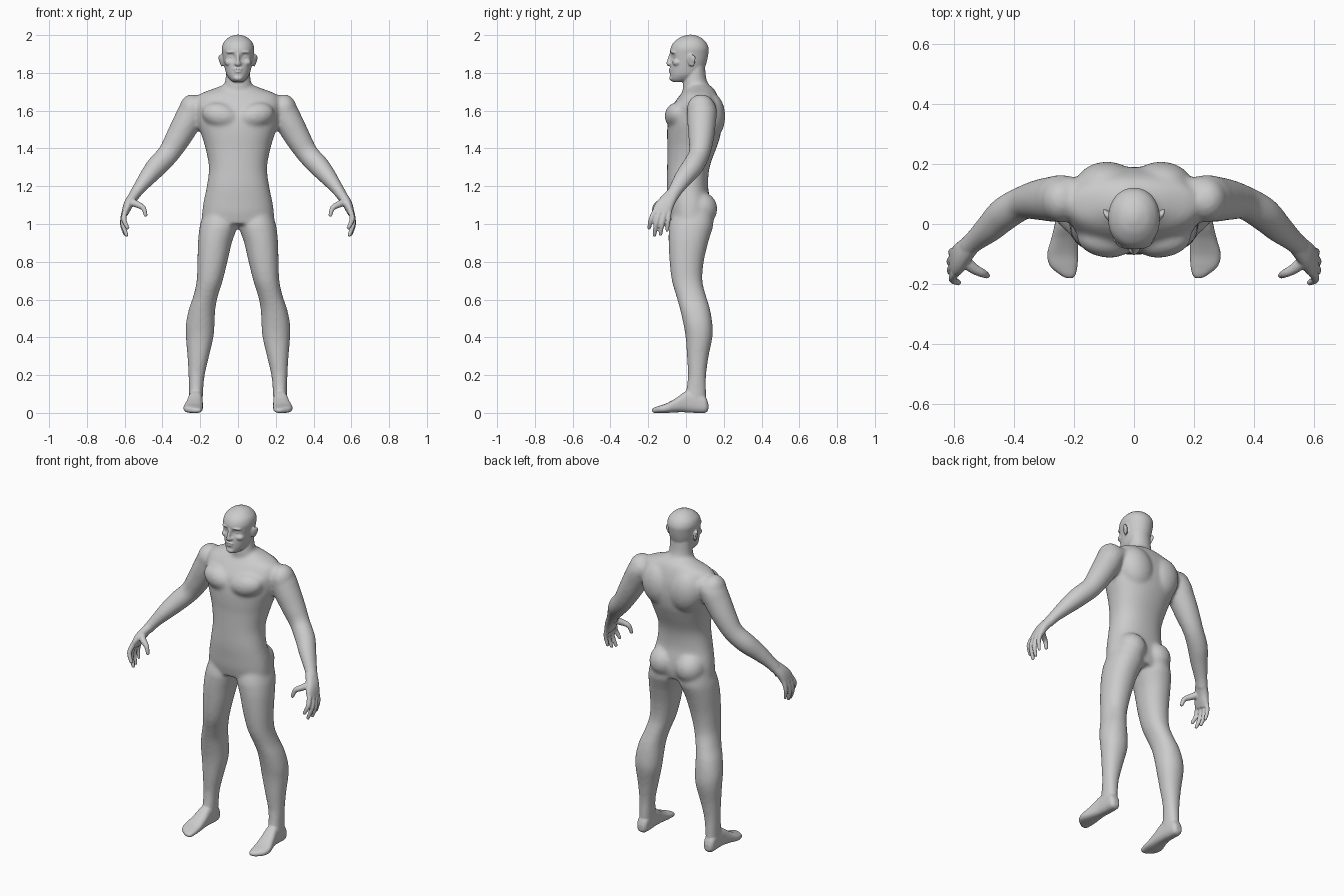
import bpy, bmesh, math
from mathutils import Vector, Matrix


def smooth_rows(rows, k=5):
    """Catmull-Rom interpolation of tuples of numbers."""
    out = []
    for i in range(len(rows) - 1):
        p0, p1, p2, p3 = (rows[max(i - 1, 0)], rows[i], rows[i + 1], rows[min(i + 2, len(rows) - 1)])
        for j in range(k):
            t = j / k
            out.append([0.5 * (2 * b + (c - a) * t + (2 * a - 5 * b + 4 * c - d) * t * t
                               + (3 * b - a - 3 * c + d) * t ** 3)
                        for a, b, c, d in zip(p0, p1, p2, p3)])
    out.append(list(rows[-1]))
    return out


def loft(bm, rings, e=2.0, n=40):
    """Skin superellipse rings given as (centre, axis u, axis v)."""
    def pw(v):
        return math.copysign(abs(v) ** (2 / e), v)
    loops = []
    for c, u, v in rings:
        loops.append([bm.verts.new(c + u * pw(math.cos(a)) + v * pw(math.sin(a)))
                      for a in (2 * math.pi * i / n for i in range(n))])
    for A, B in zip(loops, loops[1:]):
        for i in range(n):
            bm.faces.new((A[i], A[(i + 1) % n], B[(i + 1) % n], B[i]))
    bm.faces.new(loops[0])
    bm.faces.new(loops[-1])
    return [v for l in loops for v in l]


def level_loft(bm, rows, e=2.0):
    """Rows: z, y front, y back, x inner, x outer."""
    return loft(bm, [(Vector(((a + b) / 2, (f + r) / 2, z)), Vector(((b - a) / 2, 0, 0)),
                      Vector((0, (r - f) / 2, 0))) for z, f, r, a, b in smooth_rows(rows)], e)


def centred(rows):
    return [(z, f, r, -w, w) for z, f, r, w in rows]


def tube(bm, rows, n=24, e=2.0):
    """Rows: x, y, z, radius across, radius along y."""
    rows = smooth_rows(rows)
    pts = [Vector(r[:3]) for r in rows]
    rings = []
    for i, r in enumerate(rows):
        t = (pts[min(i + 1, len(pts) - 1)] - pts[max(i - 1, 0)]).normalized()
        v = Vector((0, 1, 0))
        v = (v - t * t.dot(v)).normalized()
        rings.append((pts[i], t.cross(v) * r[3], v * r[4]))
    loft(bm, rings, e, n)


def ball(bm, c, r, tilt=(0, 0, 0)):
    m = Matrix.Translation(c)
    for ang, ax in zip(tilt, 'XYZ'):
        m = m @ Matrix.Rotation(ang, 4, ax)
    bmesh.ops.create_uvsphere(bm, u_segments=28, v_segments=18, radius=1,
                              matrix=m @ Matrix.Diagonal((*r, 1)))


def mirror_all(bm):
    d = bmesh.ops.duplicate(bm, geom=bm.verts[:] + bm.edges[:] + bm.faces[:])
    for g in d['geom']:
        if isinstance(g, bmesh.types.BMVert):
            g.co.x = -g.co.x


def fuse(bm, name, voxel, steps):
    """Turn overlapping parts into one smooth skin."""
    bmesh.ops.recalc_face_normals(bm, faces=bm.faces[:])
    me = bpy.data.meshes.new(name)
    bm.to_mesh(me)
    bm.free()
    ob = bpy.data.objects.new(name, me)
    bpy.context.collection.objects.link(ob)
    r = ob.modifiers.new('skin', 'REMESH')
    r.mode, r.voxel_size, r.use_smooth_shade = 'VOXEL', voxel, True
    s = ob.modifiers.new('relax', 'SMOOTH')
    s.factor, s.iterations = 0.5, steps
    return ob


# ---- trunk and limbs: one side first
bm = bmesh.new()
# leg
level_loft(bm, [(1.08, -.06, .14, .02, .175), (1.0, -.088, .145, .002, .2), (.95, -.092, .132, .016, .208),
                (.9, -.092, .117, .033, .212), (.8, -.087, .094, .056, .215), (.7, -.075, .087, .081, .219),
                (.62, -.052, .106, .106, .236), (.55, -.032, .127, .12, .26), (.47, -.014, .14, .124, .276),
                (.4, -.002, .14, .13, .276), (.3, .005, .12, .153, .268), (.2, .01, .107, .176, .262),
                (.12, .0, .107, .184, .26), (.06, -.02, .108, .187, .26), (.03, -.02, .105, .19, .258)], 2.15)
# arm
tube(bm, [(.17, .085, 1.63, .05, .065), (.235, .085, 1.6, .072, .078), (.27, .083, 1.54, .074, .076),
          (.32, .08, 1.45, .067, .067), (.37, .07, 1.37, .058, .056), (.43, .035, 1.305, .056, .057),
          (.48, -.012, 1.245, .046, .05), (.53, -.055, 1.18, .033, .039), (.56, -.083, 1.135, .03, .038)], 32)
# muscles: shoulder, chest, back, buttock
ball(bm, (.243, .08, 1.607), (.068, .076, .08))
ball(bm, (.095, -.052, 1.575), (.098, .06, .066), (0, -.25, .15))
ball(bm, (.09, .125, 1.57), (.105, .083, .13), (0, .2, 0))
ball(bm, (.088, .078, 1.08), (.085, .088, .09))
mirror_all(bm)
# torso
level_loft(bm, centred([(1.74, .01, .115, .065), (1.718, .0, .145, .125), (1.685, -.03, .165, .205),
                        (1.64, -.063, .18, .225), (1.6, -.085, .188, .222), (1.53, -.098, .19, .212),
                        (1.46, -.1, .18, .19), (1.4, -.098, .16, .172), (1.3, -.1, .125, .154),
                        (1.2, -.102, .117, .165), (1.12, -.097, .13, .182), (1.06, -.092, .135, .19),
                        (1.0, -.08, .125, .192)]), 2.25)
# neck
level_loft(bm, centred([(1.86, .01, .1, .062), (1.78, -.01, .106, .066), (1.74, -.018, .118, .072),
                        (1.7, -.015, .14, .09), (1.66, -.005, .15, .11)]))
trunk = fuse(bm, 'trunk', .01, 9)

# ---- add finer parts to the smoothed trunk
fine = bmesh.new()
# foot: rows y, x inner, x outer, z bottom, z top
foot = smooth_rows([(.118, .208, .242, .015, .05), (.1, .193, .257, .0, .09), (.05, .188, .26, .0, .12),
                    (0, .187, .264, .003, .115), (-.05, .186, .276, .003, .08), (-.1, .186, .289, .0, .052),
                    (-.14, .188, .28, .0, .038), (-.168, .194, .248, .0, .028), (-.18, .202, .228, .006, .02)])
loft(fine, [(Vector(((a + b) / 2, y, (lo + hi) / 2)), Vector(((b - a) / 2, 0, 0)),
             Vector((0, 0, (hi - lo) / 2))) for y, a, b, lo, hi in foot], 2.6)
# palm
tube(fine, [(.54, -.065, 1.165, .026, .034), (.573, -.1, 1.118, .026, .043),
            (.59, -.122, 1.08, .022, .05), (.6, -.13, 1.05, .016, .047)], 28, 2.3)
# fingers and thumb
for path in ([(.596, -.163, 1.07, .014), (.604, -.184, 1.025, .0135), (.585, -.195, .98, .01)],
             [(.602, -.138, 1.065, .014), (.61, -.157, 1.005, .0135), (.59, -.167, .942, .01)],
             [(.603, -.112, 1.065, .014), (.612, -.127, 1.0, .013), (.597, -.135, .946, .01)],
             [(.597, -.088, 1.07, .013), (.608, -.094, 1.02, .012), (.6, -.1, .967, .009)],
             [(.572, -.115, 1.12, .022), (.535, -.148, 1.104, .018), (.502, -.165, 1.085, .014),
              (.489, -.172, 1.048, .01)]):
    tube(fine, [(x, y, z, r, r) for x, y, z, r in path], 16)
    ball(fine, path[-1][:3], [path[-1][3]] * 3)
# face: brow, cheek, eye, nostril, ear
ball(fine, (.034, -.066, 1.911), (.03, .016, .008), (0, .1, .3))
ball(fine, (.045, -.046, 1.855), (.026, .026, .02))
ball(fine, (.033, -.055, 1.886), (.014, .013, .01))
ball(fine, (.011, -.085, 1.848), (.009, .012, .008))
ball(fine, (.086, .028, 1.866), (.008, .022, .034), (.2, 0, -.35))
ball(fine, (.095, .034, 1.876), (.006, .018, .022), (.2, 0, -.35))
mirror_all(fine)
# head, with dented eye sockets
skull = level_loft(fine, centred([(1.752, -.07, .0, .025), (1.766, -.082, .045, .043), (1.79, -.084, .08, .06),
                                  (1.82, -.084, .097, .069), (1.86, -.082, .11, .077), (1.9, -.085, .118, .083),
                                  (1.93, -.082, .12, .086), (1.96, -.067, .108, .077), (1.985, -.036, .082, .053),
                                  (1.997, -.008, .055, .028), (2.002, .012, .035, .01)]), 2.1)
for v in skull:
    d = (Vector((abs(v.co.x), v.co.y, v.co.z)) - Vector((.032, -.075, 1.886))).length
    v.co.y += .015 * math.exp(-(d / .02) ** 2)
# nose, lips, chin
tube(fine, [(0, -.076, 1.905, .009, .01), (0, -.086, 1.875, .009, .011), (0, -.091, 1.85, .012, .013),
            (0, -.086, 1.842, .01, .01)], 16)
ball(fine, (0, -.083, 1.82), (.023, .008, .005))
ball(fine, (0, -.082, 1.806), (.02, .009, .005))
ball(fine, (0, -.076, 1.772), (.024, .013, .014))

fine.from_object(trunk, bpy.context.evaluated_depsgraph_get())
bpy.data.objects.remove(trunk)
fuse(fine, 'body', .005, 3)
